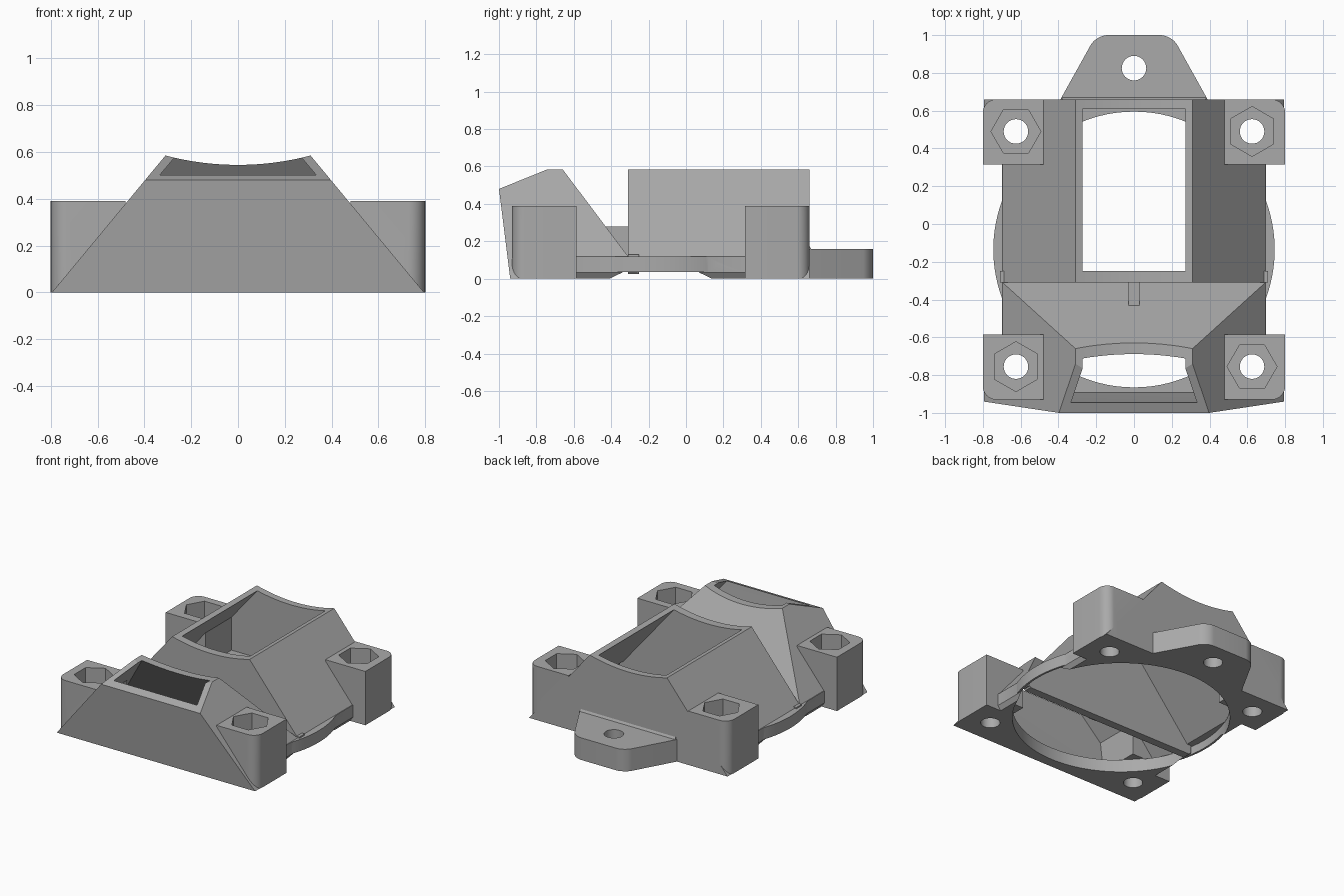
import bpy, bmesh, math
from mathutils import Matrix, Vector

if "Cube" in bpy.data.objects:
    bpy.data.objects.remove(bpy.data.objects["Cube"])

grey = bpy.data.materials.new("plain grey")
grey.use_nodes = True
COLOUR = (0.4, 0.4, 0.4, 1)
grey.diffuse_color = COLOUR
grey.node_tree.nodes["Principled BSDF"].inputs["Base Color"].default_value = COLOUR

CY = -0.135                      # fan centre in y
SCREW_Y = (0.49, -0.755)


def prism(name, pts, axis, lo, hi):
    """Extrude a 2D outline along x, y or z."""
    place = {"x": lambda u, v, w: (w, u, v),
             "y": lambda u, v, w: (u, w, v),
             "z": lambda u, v, w: (u, v, w)}[axis]
    bm = bmesh.new()
    face = bm.faces.new([bm.verts.new(place(u, v, lo)) for u, v in pts])
    ext = bmesh.ops.extrude_face_region(bm, geom=[face])
    moved = [g for g in ext["geom"] if isinstance(g, bmesh.types.BMVert)]
    bmesh.ops.translate(bm, verts=moved, vec=Vector(place(0, 0, hi - lo)))
    bmesh.ops.recalc_face_normals(bm, faces=bm.faces)
    mesh = bpy.data.meshes.new(name)
    bm.to_mesh(mesh)
    bm.free()
    mesh.materials.append(grey)
    ob = bpy.data.objects.new(name, mesh)
    bpy.context.scene.collection.objects.link(ob)
    return ob


def box(name, x0, x1, y0, y1, z0, z1):
    return prism(name, [(x0, y0), (x1, y0), (x1, y1), (x0, y1)], "z", z0, z1)


def ngon(cx, cy, r, n, turn=0.0):
    return [(cx + r * math.cos(turn + math.tau * i / n),
             cy + r * math.sin(turn + math.tau * i / n)) for i in range(n)]


def combine(target, tool, op):
    """Apply a boolean and drop the tool."""
    mod = target.modifiers.new("bool", "BOOLEAN")
    mod.operation, mod.solver, mod.object = op, "EXACT", tool
    bpy.context.view_layer.update()
    deps = bpy.context.evaluated_depsgraph_get()
    mesh = bpy.data.meshes.new_from_object(target.evaluated_get(deps))
    target.modifiers.clear()
    target.data = mesh
    bpy.data.objects.remove(tool)


def add(target, tool):
    combine(target, tool, "UNION")


def cut(target, tool):
    combine(target, tool, "DIFFERENCE")


def round_edges(ob, width, test):
    """Round the vertical edges whose position passes the test."""
    bm = bmesh.new()
    bm.from_mesh(ob.data)
    edges = [e for e in bm.edges
             if abs(e.verts[0].co.z - e.verts[1].co.z) > 0.01 and test(e.verts[0].co)]
    bmesh.ops.bevel(bm, geom=edges, offset=width, segments=8, profile=0.5, affect="EDGES")
    bm.to_mesh(ob.data)
    bm.free()


# Outer shell: side silhouette crossed with a scooped trapezoid
side = [(-0.94, 0), (-1, 0.48), (-0.703, 0.6), (-0.671, 0.6), (-0.31, 0.12),
        (-0.31, 0.6), (0.66, 0.6), (0.66, 0)]
shell = prism("duct_shell", side, "x", -0.9, 0.9)
R = 1.22
half = math.asin(0.31 / R)
arc = [(R * math.sin(half * t / 12), 0.545 + R - R * math.cos(half * t / 12))
       for t in range(12, -13, -1)]
combine(shell, prism("trapezoid", [(-0.795, 0), (0.795, 0)] + arc, "y", -1.1, 0.8), "INTERSECT")

# Side notches, fan disc bulge and floor slab
for s in (-1, 1):
    cut(shell, box("notch", *sorted((s * 0.7, s)), -0.585, 0.315, -0.1, 0.7))
add(shell, prism("fan_disc", ngon(0, CY, 0.745, 96), "z", 0.035, 0.12))
add(shell, box("floor_slab", -0.7, 0.7, -0.93, 0.66, 0, 0.12))

# Hollow the two ducts
inner = [(-0.68, 0.09), (0.68, 0.09), (0.243, 0.61), (-0.243, 0.61)]
rear = box("rear_cavity", -0.8, 0.8, -0.25, 0.61, 0.08, 0.7)
front = prism("front_cavity", [(-0.89, 0.08), (-0.945, 0.5), (-0.945, 0.7),
                               (-0.805, 0.7), (-0.34, 0.08)], "x", -0.8, 0.8)
for cavity in (rear, front):
    combine(cavity, prism("inner_taper", inner, "y", -1.1, 0.8), "INTERSECT")
    cut(shell, cavity)

# Corner posts
for s in (-1, 1):
    for y0, y1 in ((-0.93, -0.585), (0.315, 0.66)):
        post = box("post", *sorted((s * 0.48, s * 0.8)), y0, y1, 0, 0.39)
        outer = y0 if y0 < -0.5 else y1
        round_edges(post, 0.07, lambda c: abs(c.x) > 0.7 and abs(c.y - outer) < 0.01)
        add(shell, post)

# Round fan bore, divider bar and small rib
cut(shell, prism("fan_bore", ngon(0, CY, 0.73, 96), "z", -0.1, 0.095))
add(shell, box("divider", -0.71, 0.71, -0.31, -0.25, 0.025, 0.13))
add(shell, box("rib", -0.03, 0.03, -0.44, -0.3, 0.12, 0.28))

# Undercut along both lower sides
for s in (-1, 1):
    wedge = [(s * 0.67, -0.01), (s * 0.702, 0.035), (s * 0.9, 0.035), (s * 0.9, -0.01)]
    cut(shell, prism("undercut", wedge, "y", -0.585, 0.315))

# Mounting tab
tab = prism("mounting_tab", [(-0.395, 0.65), (0.395, 0.65), (0.2, 1), (-0.2, 1)], "z", 0, 0.16)
round_edges(tab, 0.06, lambda c: c.y > 0.9)
add(shell, tab)
add(shell, prism("tab_fillet", [(0.65, 0.15), (0.65, 0.175), (0.66, 0.175), (0.675, 0.15)],
                 "x", -0.38, 0.38))
cut(shell, prism("tab_hole", ngon(0, 0.825, 0.065, 32), "z", -0.1, 0.3))

# Screw holes with hexagonal nut pockets
for sx in (-1, 1):
    for y in SCREW_Y:
        x = sx * 0.625
        turn = 0 if sx * (y - CY) < 0 else math.pi / 6
        cut(shell, prism("nut_pocket", ngon(x, y, 0.132, 6, turn), "z", 0.2, 0.6))
        cut(shell, prism("screw_hole", ngon(x, y, 0.065, 32), "z", -0.1, 0.6))

# Shading
bpy.ops.object.select_all(action="DESELECT")
shell.select_set(True)
bpy.context.view_layer.objects.active = shell
bpy.ops.object.shade_smooth_by_angle(angle=math.radians(25))
